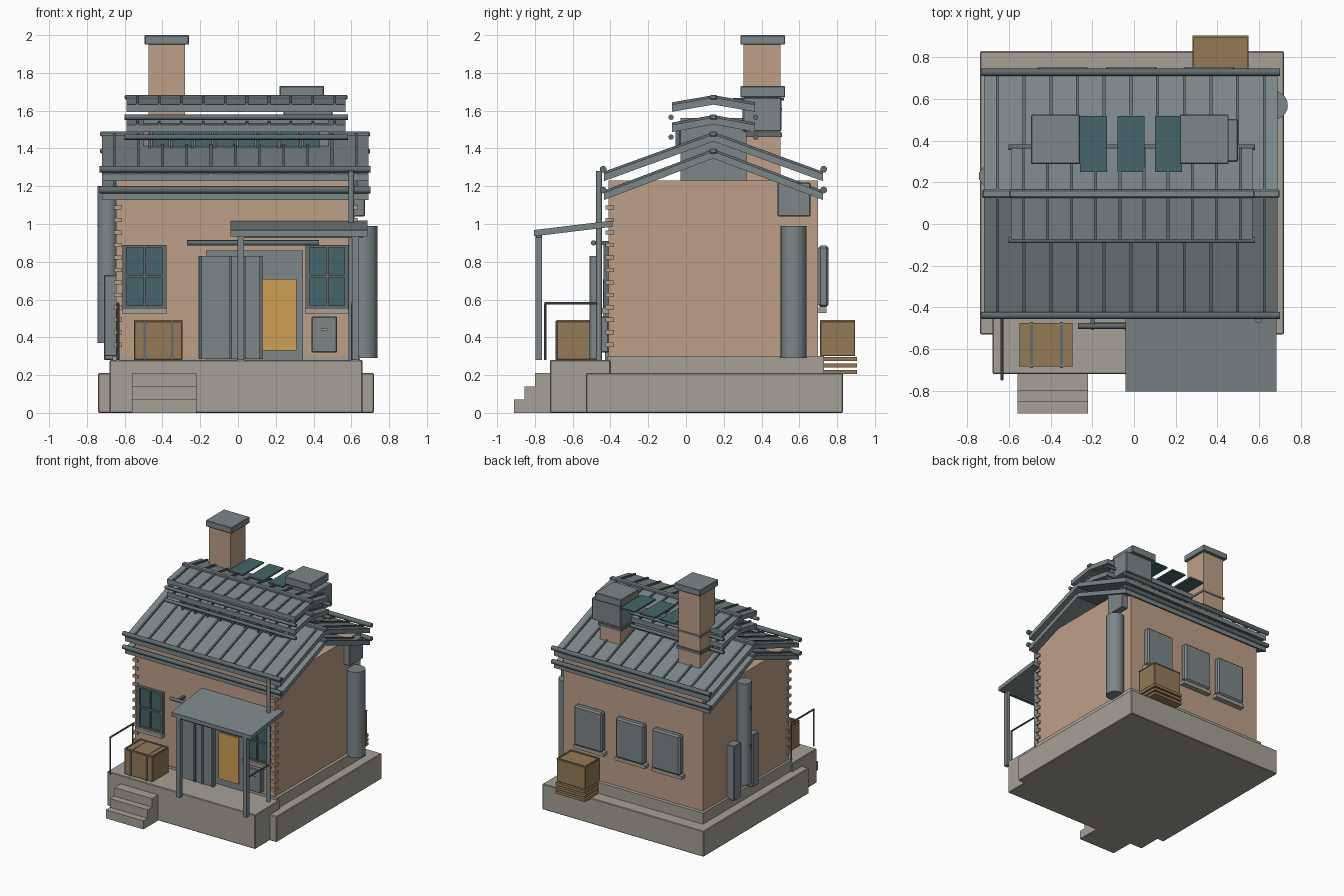
import bpy, bmesh, math
from mathutils import Vector

cube = bpy.data.objects.get("Cube")
if cube:
    bpy.data.objects.remove(cube, do_unlink=True)


def material(name, r, g, b):
    m = bpy.data.materials.new(name)
    m.use_nodes = True
    m.diffuse_color = (r, g, b, 1)
    m.node_tree.nodes["Principled BSDF"].inputs["Base Color"].default_value = (r, g, b, 1)
    return m


BRICK = material("warm brick", .52, .35, .25)
METAL = material("grey metal", .20, .24, .25)
DARK = material("dark metal", .12, .15, .16)
STONE = material("concrete", .38, .355, .31)
WOOD = material("crate wood", .30, .195, .095)
GLASS = material("teal glass", .06, .13, .14)
AMBER = material("amber panel", .62, .35, .09)


def finish(name, bm, mat, smooth=False):
    bmesh.ops.recalc_face_normals(bm, faces=bm.faces)
    me = bpy.data.meshes.new(name)
    bm.to_mesh(me)
    bm.free()
    me.materials.append(mat)
    ob = bpy.data.objects.new(name, me)
    bpy.context.collection.objects.link(ob)
    if smooth:
        for o in bpy.context.selected_objects:
            o.select_set(False)
        ob.select_set(True)
        bpy.context.view_layer.objects.active = ob
        bpy.ops.object.shade_smooth_by_angle(angle=math.radians(40))
    return ob


def prism(name, profile, x0, x1, mat):
    """Extrude a (y, z) profile along x."""
    bm = bmesh.new()
    face = bm.faces.new([bm.verts.new((x0, y, z)) for y, z in profile])
    new = bmesh.ops.extrude_face_region(bm, geom=[face])["geom"]
    bmesh.ops.translate(bm, vec=(x1 - x0, 0, 0),
                        verts=[v for v in new if isinstance(v, bmesh.types.BMVert)])
    return finish(name, bm, mat)


def box(name, x0, x1, y0, y1, z0, z1, mat, bevel=0):
    ob = prism(name, [(y0, z0), (y1, z0), (y1, z1), (y0, z1)], x0, x1, mat)
    if bevel:
        mod = ob.modifiers.new("soft edge", "BEVEL")
        mod.width, mod.segments = bevel, 1
    return ob


def tube(name, a, b, r, mat, sides=10):
    a, b = Vector(a), Vector(b)
    bm = bmesh.new()
    bmesh.ops.create_cone(bm, cap_ends=True, segments=sides, radius1=r, radius2=r,
                          depth=(b - a).length)
    bm.transform((b - a).to_track_quat("Z", "Y").to_matrix().to_4x4())
    bmesh.ops.translate(bm, vec=(a + b) / 2, verts=bm.verts)
    return finish(name, bm, mat, True)


RIDGE = .145


def chevron(name, x0, x1, half, peak, eave, thick, mat):
    top = [(RIDGE - half, eave), (RIDGE, peak), (RIDGE + half, eave)]
    return prism(name, top + [(y, z - thick) for y, z in reversed(top)], x0, x1, mat)


def roof(name, x0, x1, half, peak, eave, gutter_z, gutter_r, ribs):
    """Folded sheet with standing ribs, a ridge cap and a gutter along each eave."""
    chevron(name + "_sheet", x0, x1, half, peak, eave, .038, METAL)
    step = (x1 - x0) / ribs
    for i in range(ribs):
        x = x0 + step * (i + .5)
        chevron(name + "_rib", x - .007, x + .007, half, peak + .012, eave + .012, .014, DARK)
    box(name + "_ridge_cap", x0 - .01, x1 + .01, RIDGE - .02, RIDGE + .02,
        peak - .012, peak + .014, METAL, .006)
    for side in (-1, 1):
        y = RIDGE + side * (half + .004)
        tube(name + "_gutter", (x0 - .012, y, gutter_z), (x1 + .012, y, gutter_z), gutter_r, DARK)


# Base, plinth, deck and steps
box("base_slab", -.74, .72, -.53, .83, 0, .21, STONE, .005)
box("front_deck", -.68, .66, -.72, -.40, 0, .28, STONE, .005)
box("plinth", -.665, .645, -.415, .73, .2, .30, STONE)
for i in range(3):
    box("step", -.56, -.22, -.91 + .055 * i, -.70, .07 * i, .07 * (i + 1), STONE)

# Walls with toothed front corners
box("walls", -.645, .62, -.41, .70, .29, 1.23, BRICK)
for x in (-.645, .60):
    for i in range(12):
        z = .35 + i * .066
        box("corner_tooth", x - .012, x + .032, -.425, -.38, z, z + .022, BRICK)

# Double main roof and the raised roof above it
roof("main_roof_lower", -.72, .69, .58, 1.385, 1.165, 1.18, .018, 11)
roof("main_roof_upper", -.72, .69, .58, 1.475, 1.265, 1.29, .018, 11)
box("raised_room", -.50, .48, -.03, .32, 1.23, 1.56, METAL)
for i in range(8):
    x = -.455 + i * .114
    box("raised_window", x, x + .09, -.038, -.03, 1.395, 1.515, GLASS)
    box("raised_mullion", x - .02, x - .005, -.055, -.03, 1.38, 1.53, DARK)
roof("raised_roof_lower", -.59, .57, .22, 1.565, 1.525, 1.46, .014, 10)
roof("raised_roof_upper", -.59, .57, .22, 1.67, 1.632, 1.565, .014, 10)
for x in (-.26, -.08, .10):
    box("skylight", x, x + .13, .25, .52, 1.655, 1.667, GLASS)

# Chimneys
box("tall_chimney", -.475, -.28, .305, .50, 1.2, 1.96, BRICK)
box("tall_chimney_cap", -.495, -.26, .288, .525, 1.95, 2.0, METAL, .004)
box("short_chimney", .245, .43, .305, .50, 1.2, 1.5, BRICK)
box("short_chimney_hood", .24, .50, .30, .505, 1.49, 1.67, METAL, .006)
box("short_chimney_cap", .22, .455, .288, .525, 1.67, 1.73, METAL, .004)
for x0, x1 in ((-.485, -.27), (.235, .44)):
    box("chimney_band", x0, x1, .297, .508, 1.46, 1.485, DARK)
box("chimney_upper_band", -.482, -.273, .298, .507, 1.60, 1.615, METAL)


# Front windows
def front_window(x0, x1):
    z0, z1, y = .555, .89, -.41
    box("window_glass", x0, x1, y - .012, y, z0, z1, GLASS)
    xm = (x0 + x1) / 2
    for x in (x0, xm, x1):
        w = .006 if x == xm else .012
        box("window_upright", x - w, x + w, y - .026, y, z0, z1, DARK)
    for z in (z0, z0 + .16, z1 - .014):
        box("window_crossbar", x0, x1, y - .024, y, z, z + .014, DARK)
    box("window_sill", x0 - .015, x1 + .015, y - .045, y, z0 - .028, z0, STONE)


front_window(-.60, -.39)
front_window(.37, .575)

# Back shutters
for x in (-.47, -.14, .235):
    box("back_shutter", x, x + .255, .70, .755, .56, .885, METAL, .012)
    box("back_sill", x - .01, x + .265, .70, .745, .53, .558, STONE)

# Doorway, sliding door and rail
box("door_surround", -.17, .345, -.43, -.41, .28, .86, METAL)
box("amber_door", .13, .31, -.439, -.43, .33, .71, AMBER)
box("sliding_door", -.21, .13, -.50, -.472, .285, .83, METAL)
for x in (-.205, -.045, .025, .115):
    box("door_batten", x, x + .014, -.51, -.472, .285, .83, DARK)
tube("door_rail", (-.27, -.49, .90), (.43, -.49, .90), .014, DARK)
for x in (-.2, .1, .36):
    box("rail_bracket", x - .01, x + .01, -.49, -.41, .89, .91, DARK)

# Wall box beside the door
box("wall_box", .39, .525, -.46, -.41, .32, .51, METAL, .005)
box("wall_box_handle", .44, .475, -.468, -.46, .435, .447, AMBER)

# Canopy, posts, downpipe and railings
prism("canopy", [(-.805, .935), (-.39, .985), (-.39, 1.018), (-.805, .968)], -.04, .685, METAL)
box("canopy_beam", .0, .66, -.795, -.765, .925, .945, DARK)
for x in (.015, .62):
    box("canopy_post", x - .017, x + .017, -.797, -.763, .28, .94, METAL)
tube("downpipe", (.60, -.46, .28), (.60, -.46, 1.28), .016, METAL)
for x in (-.635, .605):
    tube("handrail", (x, -.75, .58), (x, -.45, .58), .007, DARK, 8)
    for y in (-.745, -.455):
        tube("handrail_post", (x, y, .28), (x, y, .58), .007, DARK, 8)


# Crates
def crate(name, x0, x1, y0, y1, z0, z1):
    box(name, x0, x1, y0, y1, z0, z1, WOOD, .004)
    for x in (x0, x1 - .01):
        box(name + "_lid_edge", x, x + .01, y0, y1, z1, z1 + .006, WOOD)
    for y in (y0, y1 - .01):
        box(name + "_lid_edge", x0, x1, y, y + .01, z1, z1 + .006, WOOD)


crate("front_crate", -.55, -.295, -.685, -.475, .28, .485)
for x in (-.50, -.355):
    box("crate_strap", x, x + .014, -.692, -.47, .28, .487, DARK)
crate("back_crate", .285, .545, .71, .895, .30, .485)
for z in (.205, .24, .275):
    box("pallet_slat", .28, .55, .70, .905, z, z + .022, WOOD)

# Tank and duct box on the left wall
tube("tank", (.67, .57, .29), (.67, .57, .99), .069, METAL, 24)
box("duct_box", .61, .672, .485, .66, 1.04, 1.22, METAL, .005)

# Pipe and cabinets on the right wall
tube("side_pipe", (-.69, .23, .37), (-.69, .23, 1.20), .055, METAL, 20)
box("side_cabinet", -.71, -.64, .30, .39, .28, .73, METAL, .005)
box("side_panel", -.71, -.64, .07, .15, .30, .73, METAL, .005)
for z in (.68, .99):
    tube("pipe_valve", (-.745, .23, z), (-.70, .23, z), .018, DARK)
